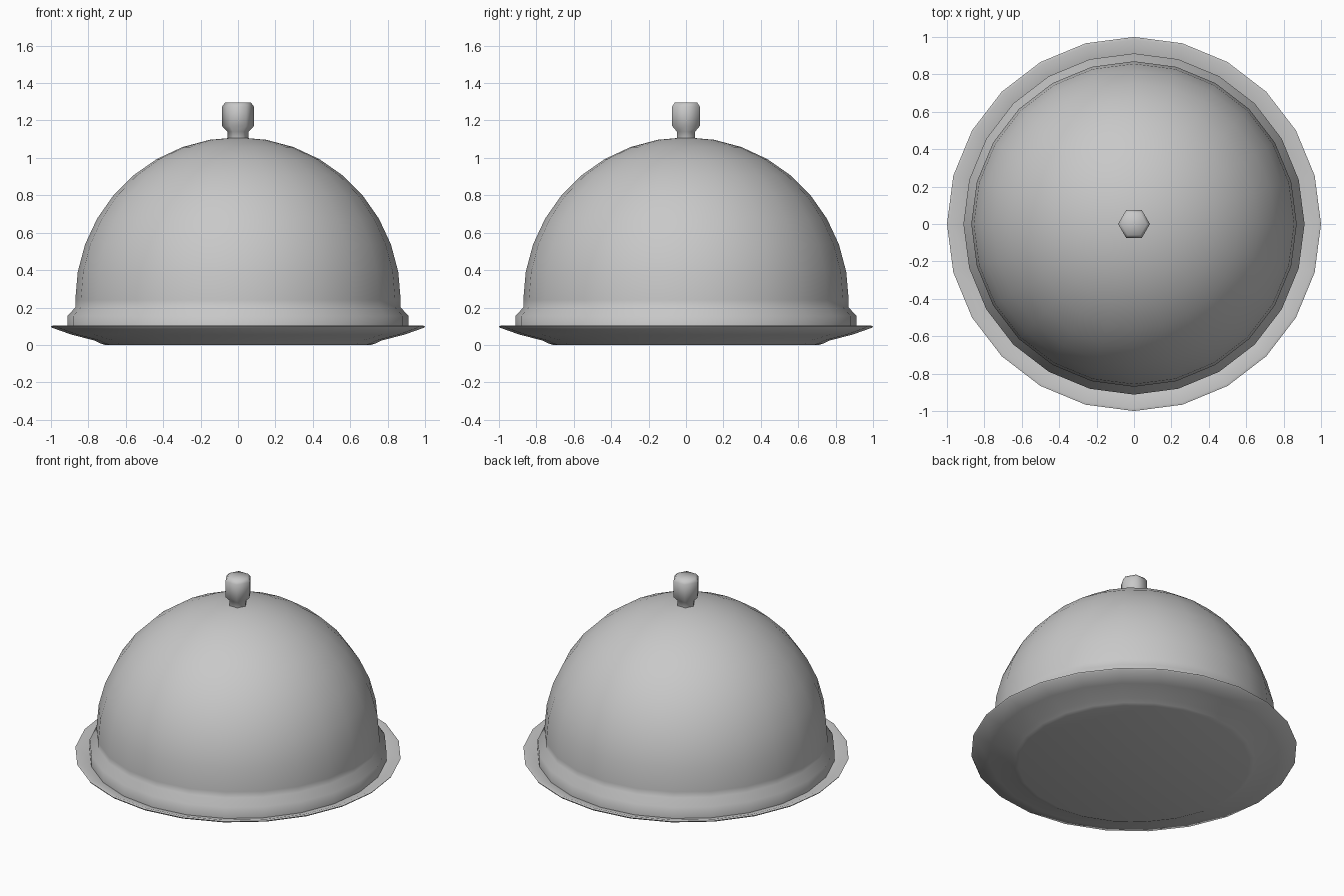
import bpy, bmesh, math

if "Cube" in bpy.data.objects:
    bpy.data.objects.remove(bpy.data.objects["Cube"])

steel = bpy.data.materials.new("brushed steel grey")
steel.diffuse_color = (0.58, 0.58, 0.58, 1)
steel.use_nodes = True
steel.node_tree.nodes["Principled BSDF"].inputs["Base Color"].default_value = steel.diffuse_color


def lathe(name, profile, sides, smooth_angle):
    """Spin a (radius, height) profile around z; radius 0 makes a pole."""
    bm = bmesh.new()
    rings = []
    for r, z in profile:
        if r == 0:
            rings.append([bm.verts.new((0, 0, z))] * sides)
        else:
            rings.append([bm.verts.new((r * math.cos(2 * math.pi * i / sides),
                                        r * math.sin(2 * math.pi * i / sides), z))
                          for i in range(sides)])
    for a, b in zip(rings, rings[1:]):
        for i in range(sides):
            j = (i + 1) % sides
            corners = list(dict.fromkeys((a[i], a[j], b[j], b[i])))
            bm.faces.new(corners)
    bmesh.ops.recalc_face_normals(bm, faces=bm.faces)
    mesh = bpy.data.meshes.new(name)
    bm.to_mesh(mesh)
    bm.free()
    mesh.materials.append(steel)
    obj = bpy.data.objects.new(name, mesh)
    bpy.context.collection.objects.link(obj)
    bpy.ops.object.select_all(action='DESELECT')
    obj.select_set(True)
    bpy.context.view_layer.objects.active = obj
    bpy.ops.object.shade_smooth_by_angle(angle=math.radians(smooth_angle))
    return obj


def arc(radius, centre_z, steps):
    """Quarter circle from the equator to the pole."""
    pts = [(radius * math.cos(math.pi / 2 * k / steps),
            centre_z + radius * math.sin(math.pi / 2 * k / steps))
           for k in range(steps)]
    return pts + [(0, centre_z + radius)]


# Serving plate: foot, flared underside, rim, dished top
lathe("plate", [(0, 0), (0.71, 0), (0.735, 0.008), (0.765, 0.023), (0.89, 0.055),
                (0.995, 0.092), (1.0, 0.1), (0.985, 0.104), (0.89, 0.072),
                (0.765, 0.04), (0.72, 0.025), (0, 0.025)], 24, 60)

# Domed cover: inner wall, flared lip, outer wall
outer = arc(0.87, 0.24, 9)
inner = arc(0.845, 0.24, 9)[::-1]
lathe("dome_cover", inner + [(0.845, 0.2), (0.88, 0.15), (0.88, 0.07), (0.912, 0.08),
                             (0.912, 0.155), (0.87, 0.2)] + outer, 24, 60)

# Six-sided knob on top
lathe("knob", [(0, 1.09), (0.056, 1.09), (0.056, 1.14), (0.085, 1.17),
               (0.085, 1.275), (0.068, 1.297), (0, 1.297)], 6, 75)
